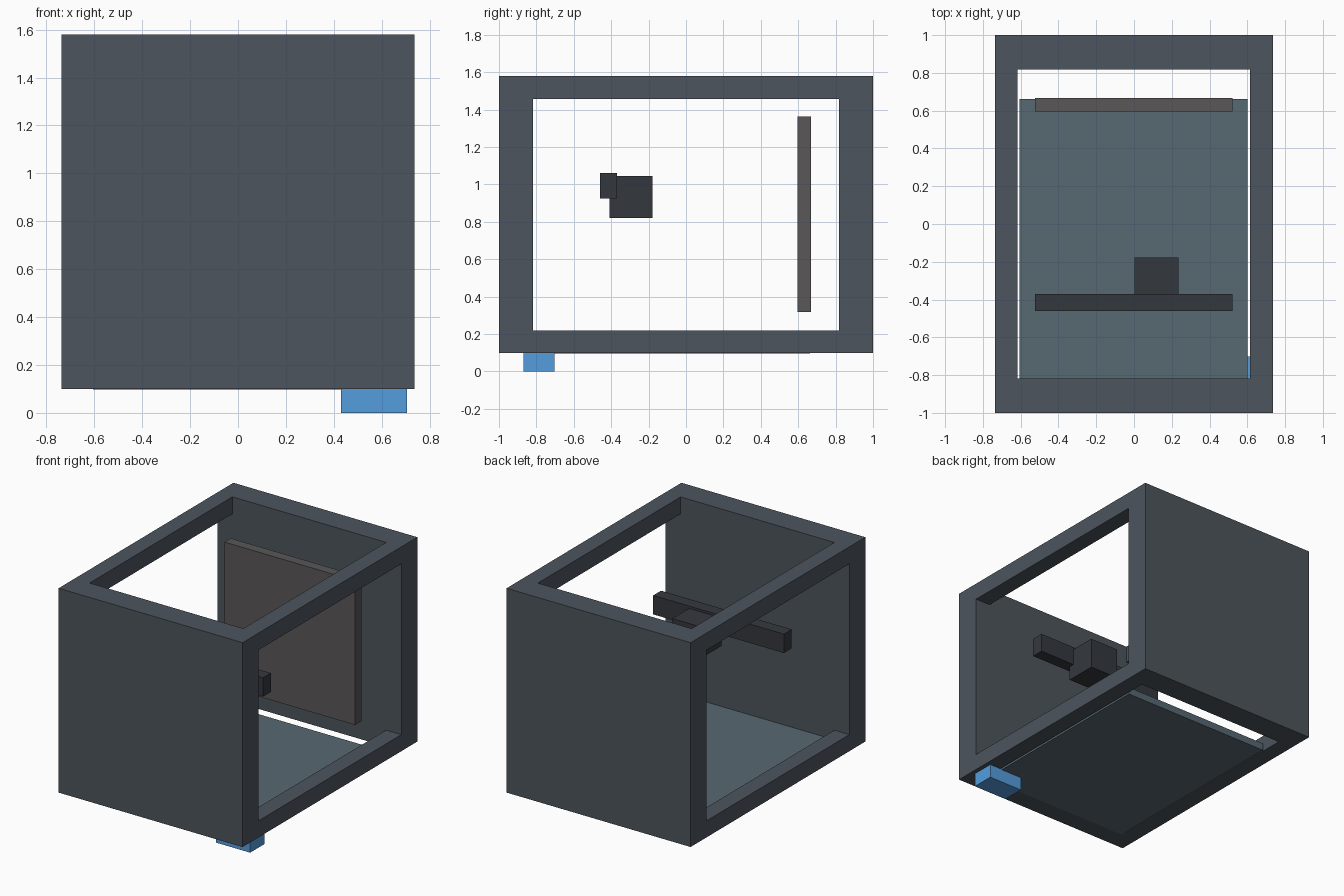
import bpy
import bmesh

if "Cube" in bpy.data.objects:
    bpy.data.objects.remove(bpy.data.objects["Cube"])


def material(name, rgb):
    m = bpy.data.materials.new(name)
    m.diffuse_color = (*rgb, 1)
    m.use_nodes = True
    m.node_tree.nodes["Principled BSDF"].inputs["Base Color"].default_value = m.diffuse_color
    return m


def box(name, x, y, z, mat=None):
    """Box given by its (min, max) extent on each axis."""
    bm = bmesh.new()
    bmesh.ops.create_cube(bm, size=1)
    for v in bm.verts:
        v.co = [r[0] + (c + 0.5) * (r[1] - r[0]) for c, r in zip(v.co, (x, y, z))]
    mesh = bpy.data.meshes.new(name)
    bm.to_mesh(mesh)
    bm.free()
    ob = bpy.data.objects.new(name, mesh)
    bpy.context.collection.objects.link(ob)
    if mat:
        mesh.materials.append(mat)
    return ob


def cut(target, cutter):
    mod = target.modifiers.new("opening", 'BOOLEAN')
    mod.operation = 'DIFFERENCE'
    mod.solver = 'EXACT'
    mod.object = cutter
    cutter.hide_render = True
    bpy.context.view_layer.objects.active = target
    bpy.ops.object.modifier_apply(modifier=mod.name)
    bpy.data.objects.remove(cutter, do_unlink=True)


slate = material("slate", (0.075, 0.09, 0.11))
glass = material("blue_grey", (0.095, 0.14, 0.17))
dark = material("charcoal", (0.034, 0.039, 0.048))
grey = material("warm_grey", (0.1, 0.095, 0.095))
blue = material("blue", (0.09, 0.34, 0.73))

# Casing: solid front and back, open sides, top and bottom
casing = box("casing", (-0.737, 0.737), (-1, 1), (0.1, 1.58), slate)
inner_y = (-0.817, 0.817)
cut(casing, box("side_cutter", (-1, 1), inner_y, (0.22, 1.457)))
cut(casing, box("top_cutter", (-0.617, 0.615), inner_y, (-0.1, 1.8)))

# Build plate lying in the floor opening
box("bed", (-0.605, 0.602), (-0.857, 0.663), (0.097, 0.15), glass)

# Upright panel near the back
box("rear_panel", (-0.525, 0.522), (0.595, 0.667), (0.317, 1.362), grey)

# Cross rail with its sliding carriage
box("cross_rail", (-0.525, 0.522), (-0.46, -0.37), (0.925, 1.062), dark)
box("carriage", (0.003, 0.235), (-0.41, -0.178), (0.82, 1.045), dark)

# Control unit under the front right corner
box("control_unit", (0.43, 0.705), (-0.868, -0.702), (0, 0.102), blue)
